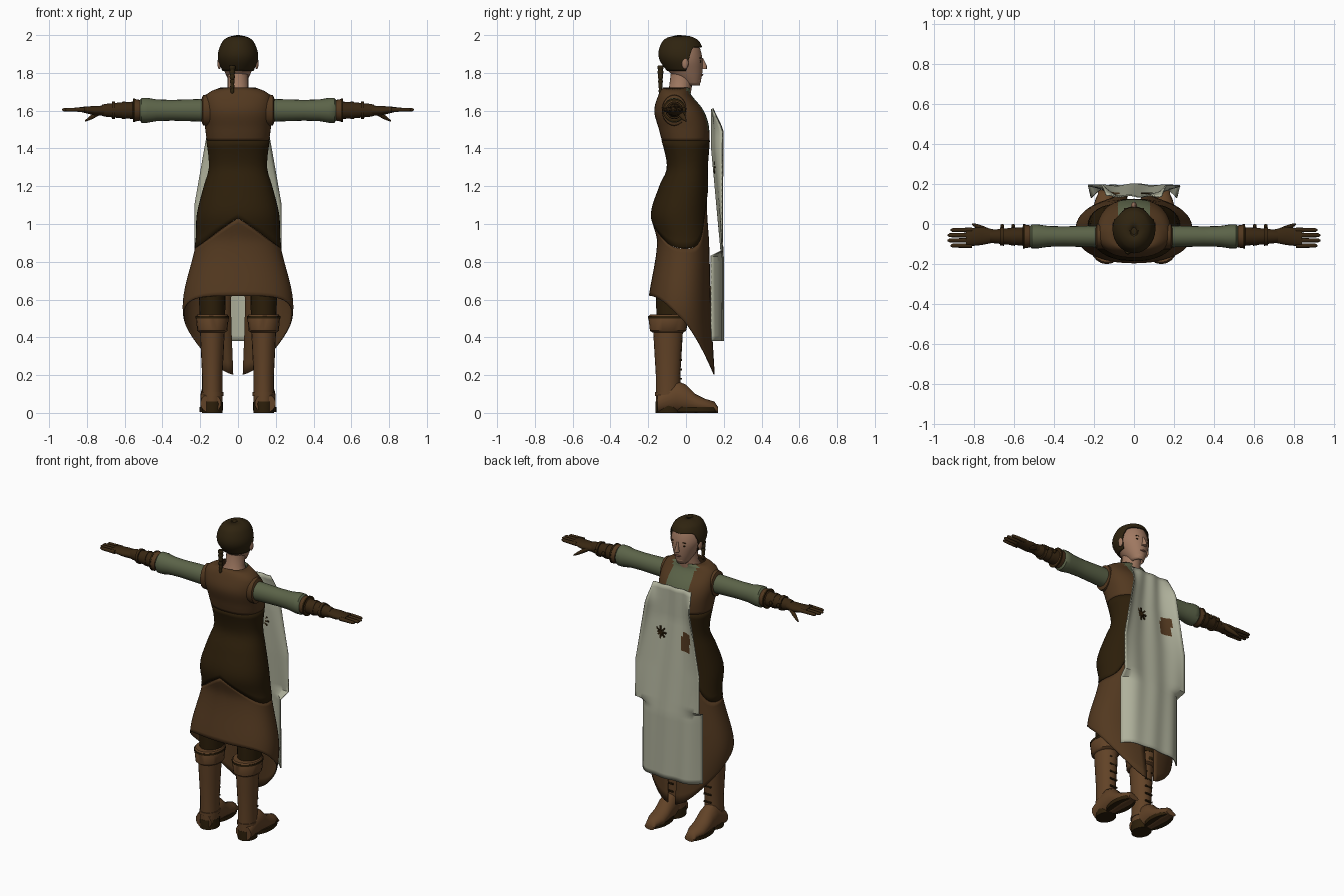
import bpy, bmesh, math
from mathutils import Vector

cube = bpy.data.objects.get("Cube")
if cube:
    bpy.data.objects.remove(cube)


def material(name, *rgb):
    mat = bpy.data.materials.new(name)
    mat.use_nodes = True
    mat.diffuse_color = (*rgb, 1)
    shader = mat.node_tree.nodes["Principled BSDF"]
    shader.inputs["Base Color"].default_value = (*rgb, 1)
    return mat


LEATHER = material("brown leather", .085, .04, .014)
BOOT = material("boot leather", .12, .055, .02)
DARK = material("dark brown leather", .025, .013, .003)
GLOVE = material("glove brown", .04, .02, .006)
GREEN = material("green cloth", .105, .125, .065)
LINEN = material("pale linen", .43, .44, .33)
SKIN = material("skin", .35, .19, .12)
HAIR = material("dark hair", .028, .017, .005)
LIPS = material("lips", .22, .09, .06)


def finish(name, bm, materials, thickness=0):
    bmesh.ops.recalc_face_normals(bm, faces=bm.faces)
    mesh = bpy.data.meshes.new(name)
    bm.to_mesh(mesh)
    bm.free()
    obj = bpy.data.objects.new(name, mesh)
    bpy.context.collection.objects.link(obj)
    for mat in materials:
        mesh.materials.append(mat)
    bpy.ops.object.select_all(action='DESELECT')
    obj.select_set(True)
    bpy.context.view_layer.objects.active = obj
    bpy.ops.object.shade_smooth_by_angle(angle=math.radians(45))
    if thickness:
        solid = obj.modifiers.new("thickness", 'SOLIDIFY')
        solid.thickness = thickness
        solid.offset = 0
    return obj


def bridge(bm, grid, closed, rule=None):
    for upper, lower in zip(grid, grid[1:]):
        count = len(upper)
        for i in range(count if closed else count - 1):
            j = (i + 1) % count
            face = bm.faces.new((upper[i], upper[j], lower[j], lower[i]))
            if rule and rule(face.calc_center_median()):
                face.material_index = 1


def outline_at(table, z):
    """Smooth curve through rows of (height, half width, back, front)."""
    last = len(table) - 1
    z = min(max(z, table[0][0]), table[last][0])
    i = max(k for k in range(last) if table[k][0] <= z)
    before, start, end, after = (Vector(table[min(max(k, 0), last)]) for k in range(i - 1, i + 3))
    span = end[0] - start[0]
    k = (z - start[0]) / span
    slope_in = (end - before) * span / (end[0] - before[0])
    slope_out = (after - start) * span / (after[0] - start[0])
    point = start + (end - start) * (k * k * (3 - 2 * k))
    point += slope_in * (k * (1 - k) ** 2) - slope_out * (k * k * (1 - k))
    return point[1:]


def level(z):
    return lambda facing: z


def shell(name, table, top, bottom, materials, rows=16, sides=48, gap=0, grow=0, power=1, rule=None):
    """Skin over an outline, between two heights that depend on facing (-1 back, 1 front)."""
    bm = bmesh.new()
    boxy = lambda v: math.copysign(abs(v) ** power, v)
    grid = []
    for row in range(rows + 1):
        ring = []
        for i in range(sides + (1 if gap else 0)):
            angle = gap + (math.tau - 2 * gap) * i / sides
            facing = math.cos(angle)
            z = top(facing) + (bottom(facing) - top(facing)) * row / rows
            width, back, front = outline_at(table, z)
            x = (width + grow) * boxy(math.sin(angle))
            y = (back + front) / 2 + ((front - back) / 2 + grow) * boxy(facing)
            ring.append(bm.verts.new((x, y, z + grow / 2)))
        grid.append(ring)
    bridge(bm, grid, not gap, rule)
    return finish(name, bm, materials, .006)


def loft(name, mat, axis, rings, sides=20, mirror=1):
    """Rings are (position along axis, two centre values, two radii)."""
    bm = bmesh.new()
    grid = []
    for along, mid_a, mid_b, radius_a, radius_b in rings:
        ring = []
        for i in range(sides):
            angle = math.tau * i / sides
            a = mid_a + radius_a * math.cos(angle)
            b = mid_b + radius_b * math.sin(angle)
            x, y, z = {'x': (along, a, b), 'y': (a, along, b), 'z': (a, b, along)}[axis]
            ring.append(bm.verts.new((x * mirror, y, z)))
        grid.append(ring)
    bridge(bm, grid, True)
    bm.faces.new(grid[0])
    bm.faces.new(grid[-1])
    return finish(name, bm, [mat])


def solid(name, mat, location, size, tilt=0, rounded=True):
    """An ellipsoid by radii, or a flat plate by full size."""
    bm = bmesh.new()
    if rounded:
        bmesh.ops.create_uvsphere(bm, u_segments=16, v_segments=10, radius=1)
    else:
        bmesh.ops.create_cube(bm, size=1)
    bmesh.ops.scale(bm, vec=size, verts=bm.verts)
    obj = finish(name, bm, [mat])
    obj.location, obj.rotation_euler.y = location, tilt


# Clothes that share one body outline
body = [(.2, .2, -.18, .15), (.55, .29, -.2, .13), (.9, .22, -.15, .12), (1.05, .212, -.18, .11),
        (1.2, .175, -.135, .11), (1.3, .148, -.095, .11), (1.5, .17, -.14, .12), (1.6, .182, -.165, .09),
        (1.69, .16, -.14, .02), (1.72, .09, -.12, .02)]


def corset_hem(facing):
    if facing > 0:
        return .87 + .3 * facing ** 4
    return 1.03 - .16 * math.sqrt(max(0, 1 - facing ** 2))


def skirt_hem(facing):
    return .51 - .21 * facing - .1 * facing ** 2


def chest(center):
    return center.y > 0 and abs(center.x) < .08 and center.z > 1.5


shell("vest", body, level(1.72), level(1.44), [LEATHER, GREEN], power=.85, rule=chest)
shell("corset", body, level(1.44), corset_hem, [DARK], power=.9, grow=.003)
shell("skirt", body, corset_hem, skirt_hem, [LEATHER], power=.9, gap=.1)

# Head, neck, face and hair
head = [(1.735, .03, 0, .07), (1.8, .065, -.08, .083), (1.88, .092, -.13, .083), (1.96, .067, -.11, .055),
        (1.985, .03, -.07, .01), (1.99, .002, -.04, -.03)]


def hairline(facing):
    return 1.805 + .125 * min(1, max(0, 2 * facing - .1))


shell("head", head, level(1.99), level(1.735), [SKIN])
shell("hair", head, level(1.99), hairline, [HAIR], grow=.012)
solid("crown", HAIR, (0, -.035, 1.983), (.04, .045, .017))
loft("neck", SKIN, 'z', [(1.66, 0, -.05, .09, .07), (1.72, 0, -.03, .055, .06), (1.8, 0, -.02, .055, .06)])
loft("nose", SKIN, 'z', [(1.82, 0, .09, .015, .02), (1.84, 0, .09, .01, .02), (1.88, 0, .08, .007, .01)])
solid("chin", SKIN, (0, .06, 1.76), (.03, .02, .02))
solid("mouth", LIPS, (0, .082, 1.79), (.02, .01, .006))
braid = []
for i in range(29):
    t = i / 28
    radius = (.013 + .005 * abs(math.sin(t * 6 * math.pi))) * (1 - t / 2)
    braid.append((1.84 - .15 * t, -.03, -.135, radius, radius))
loft("braid", HAIR, 'z', braid)


# Apron: pressed to the body above with flared edges, bulging below with edges turned back
def cloth_y(u, z):
    middle = .195 - .055 * min(1, max(0, z - .8) / .6)
    edge = .195 - max(0, z - 1.5) / 2 if z > .86 else .135
    return middle + (edge - middle) * u ** 4 + .004 * math.sin(9 * u + 2 * z)


def pocket(center):
    return -.15 < center.x < -.075 and 1.23 < center.z < 1.34


bm = bmesh.new()
grid = []
for row in range(42):
    z = 1.61 - 1.23 * row / 41
    width = .23 - .18 * max(0, z - 1.1) if z > .86 else .215
    columns = [i / 14 - 1 for i in range(29)]
    grid.append([bm.verts.new((u * width, cloth_y(u, z), z)) for u in columns])
bridge(bm, grid, False, pocket)
finish("apron", bm, [LINEN, LEATHER], .007)
for i in range(4):
    solid(f"apron_stitch_{i}", DARK, (.075, cloth_y(.4, 1.3) + .004, 1.3), (.08, .009, .009),
          i * math.pi / 4, rounded=False)

for side, sign in (("left", 1), ("right", -1)):

    def arm(name, mat, *rings, squash=1):
        full = [(x, -.062, 1.602, radius, radius * squash) for x, radius in rings]
        loft(f"{side}_{name}", mat, 'x', full, mirror=sign)

    def leg(name, mat, *rings, y=-.095):
        full = [(z, .136, y, radius, radius * 1.2) for z, radius in rings]
        loft(f"{side}_{name}", mat, 'z', full, mirror=sign)

    # Ear, eye and brow
    solid(f"{side}_ear", SKIN, (sign * .099, -.005, 1.85), (.01, .018, .03))
    solid(f"{side}_eye", DARK, (sign * .033, .073, 1.86), (.014, .008, .007))
    solid(f"{side}_eyebrow", HAIR, (sign * .034, .076, 1.88), (.03, .009, .004), sign * .1, rounded=False)

    # Shoulder, sleeve and bracer
    arm("shoulder", LEATHER, (.1, .06), (.17, .066), (.185, .064), (.192, .05), squash=1.25)
    arm("sleeve", GREEN, (.17, .055), (.35, .05), (.43, .052), (.48, .06), (.51, .06), (.53, .04), squash=1.1)
    arm("bracer", LEATHER, (.515, .04), (.52, .055), (.55, .06), (.56, .04))
    arm("bracer_edge", DARK, (.545, .061), (.555, .062))
    arm("forearm", GLOVE, (.55, .046), (.62, .042), (.7, .034), (.72, .03))
    for i, x in enumerate((.595, .65)):
        arm(f"strap_{i}", GLOVE, (x, .047), (x + .018, .045))
        solid(f"{side}_buckle_{i}", DARK, (sign * (x + .008), -.01, 1.605), (.01, .01, .014))

    # Gloved hand, slightly fanned fingers and thumb
    palm = [(.7, -.06, 1.6, .033, .027), (.76, -.06, 1.6, .045, .025), (.84, -.068, 1.607, .045, .012)]
    loft(f"{side}_palm", GLOVE, 'x', palm, mirror=sign)
    for i in range(4):
        y, tip = -.03 - .026 * i, .938 - .015 * abs(i - 1.5)
        rings = [(x, y, 1.605, radius, radius) for x, radius in ((.81, .012), (tip - .01, .01), (tip, .004))]
        loft(f"{side}_finger_{i}", GLOVE, 'x', rings, sides=10, mirror=sign)
    rings = []
    for i in range(5):
        t = i / 4
        radius = .016 - .012 * t ** 3
        rings.append((.72 + .09 * t, -.04 + .04 * t, 1.6 - .055 * t, radius, radius))
    loft(f"{side}_thumb", GLOVE, 'x', rings, sides=10, mirror=sign)

    # Leg and boot
    leg("leg", DARK, (.45, .066), (.6, .07), (.68, .07), y=-.075)
    leg("boot_shaft", BOOT, (.06, .054), (.2, .054), (.32, .06), (.44, .066))
    leg("boot_cuff", BOOT, (.425, .068), (.435, .08), (.51, .087), (.52, .08))
    leg("cuff_band", DARK, (.5, .088), (.512, .088))
    leg("heel", DARK, (0, .055), (.05, .056), (.06, .055))
    leg("ankle_strap", BOOT, (.09, .058), (.11, .058))
    heights = ((-.15, .1), (-.05, .17), (0, .15), (.05, .1), (.1, .075), (.15, .06), (.17, .03))
    foot = [(y, .144, height / 2, .055 if y < .15 else .035, height / 2) for y, height in heights]
    loft(f"{side}_foot", BOOT, 'y', foot, mirror=sign)
    loft(f"{side}_sole", DARK, 'z', [(z, .146, .055, .058, .115) for z in (.005, .03)], mirror=sign)
    for i in range(5):
        solid(f"{side}_lace_{i}", DARK, (sign * .136, -.026, .18 + .05 * i), (.05, .009, .009), rounded=False)
